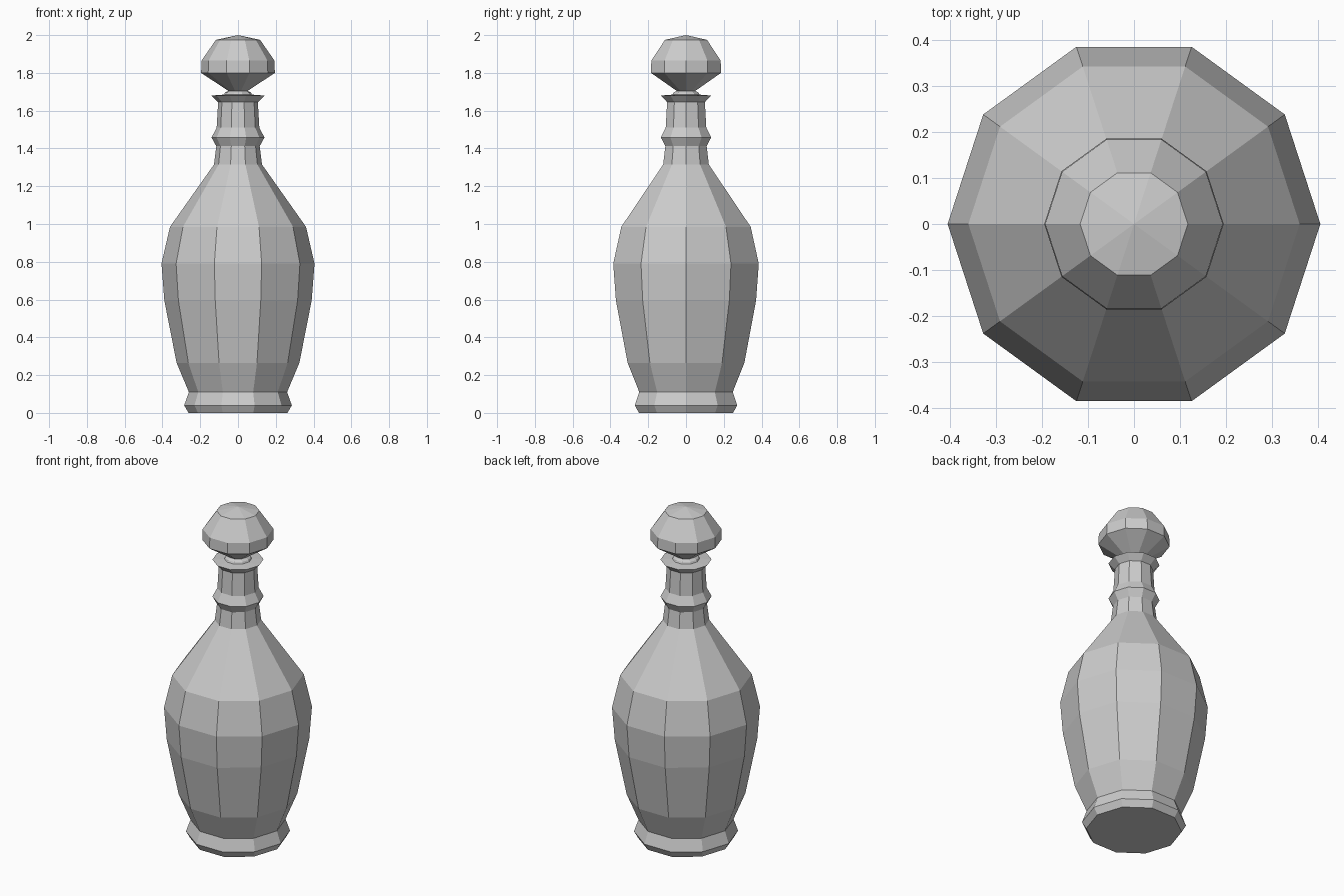
import bpy, bmesh, math

if "Cube" in bpy.data.objects:
    bpy.data.objects.remove(bpy.data.objects["Cube"])

SIDES = 10

glass = bpy.data.materials.new("plain grey")
glass.diffuse_color = (0.6, 0.6, 0.6, 1)
glass.use_nodes = True
glass.node_tree.nodes["Principled BSDF"].inputs["Base Color"].default_value = glass.diffuse_color


def lathe(name, profile):
    """Ten-sided closed turned part from (radius, height) points."""
    bm = bmesh.new()
    rings = []
    for r, z in profile:
        if r == 0:
            rings.append([bm.verts.new((0, 0, z))] * SIDES)
        else:
            rings.append([bm.verts.new((r * math.cos(2 * math.pi * i / SIDES),
                                        r * math.sin(2 * math.pi * i / SIDES), z))
                          for i in range(SIDES)])
    for a, b in zip(rings, rings[1:]):
        for i in range(SIDES):
            j = (i + 1) % SIDES
            bm.faces.new(list(dict.fromkeys((a[i], a[j], b[j], b[i]))))
    for ring in (rings[0], rings[-1]):
        if ring[0] is not ring[1]:
            bm.faces.new(ring)
    bmesh.ops.recalc_face_normals(bm, faces=bm.faces)
    mesh = bpy.data.meshes.new(name)
    bm.to_mesh(mesh)
    bm.free()
    mesh.materials.append(glass)
    obj = bpy.data.objects.new(name, mesh)
    bpy.context.collection.objects.link(obj)
    return obj


# Foot, belly, shoulder, collar, neck and lip
lathe("bottle", [
    (0.262, 0), (0.285, 0.04), (0.26, 0.11),
    (0.325, 0.265), (0.39, 0.595), (0.405, 0.79), (0.36, 0.985),
    (0.127, 1.315), (0.115, 1.412),
    (0.14, 1.458), (0.113, 1.51),
    (0.105, 1.645), (0.14, 1.68), (0.075, 1.685),
])

# Faceted stopper with its stem resting in the lip
lathe("stopper", [
    (0.075, 1.685), (0.07, 1.695), (0.052, 1.705),
    (0.195, 1.80), (0.193, 1.865), (0.117, 1.975), (0, 2.0),
])
